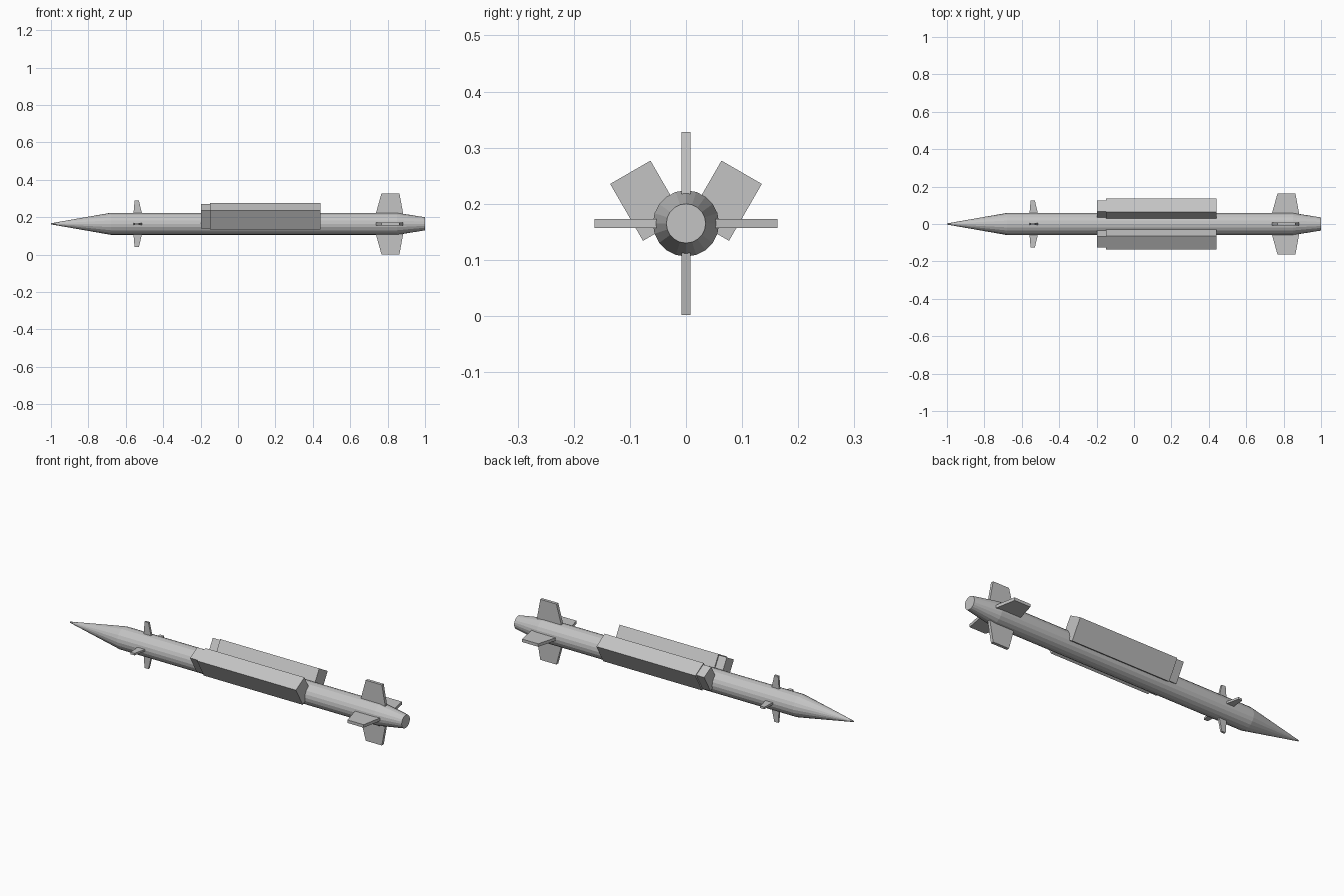
import bpy
import bmesh
from math import cos, sin, pi, radians
from mathutils import Matrix, Vector

cube = bpy.data.objects.get("Cube")
if cube:
    bpy.data.objects.remove(cube, do_unlink=True)

AXIS_Z = 0.165

grey = bpy.data.materials.new("light_grey")
grey.use_nodes = True
colour = (0.55, 0.55, 0.55, 1)
grey.diffuse_color = colour
grey.node_tree.nodes["Principled BSDF"].inputs["Base Color"].default_value = colour


def finish(name, bm):
    bmesh.ops.recalc_face_normals(bm, faces=bm.faces)
    mesh = bpy.data.meshes.new(name)
    bm.to_mesh(mesh)
    bm.free()
    mesh.materials.append(grey)
    obj = bpy.data.objects.new(name, mesh)
    obj.location.z = AXIS_Z
    bpy.context.collection.objects.link(obj)
    return obj


def lathe(name, profile, sides):
    """Closed solid of revolution about x from (x, radius) pairs."""
    bm = bmesh.new()
    rings = [[bm.verts.new((x, r * cos(2 * pi * i / sides), r * sin(2 * pi * i / sides)))
              for i in range(sides)] for x, r in profile]
    for a, b in zip(rings, rings[1:]):
        for i in range(sides):
            j = (i + 1) % sides
            bm.faces.new((a[i], a[j], b[j], b[i]))
    bm.faces.new(rings[0])
    bm.faces.new(rings[-1])
    return finish(name, bm)


def fin(name, outline, thickness, angle):
    """Plate with an (x, radius) outline, turned about the body axis."""
    bm = bmesh.new()
    face = bm.faces.new([bm.verts.new((x, -thickness / 2, r)) for x, r in outline])
    out = bmesh.ops.extrude_face_region(bm, geom=[face])
    moved = [v for v in out["geom"] if isinstance(v, bmesh.types.BMVert)]
    bmesh.ops.translate(bm, verts=moved, vec=(0, thickness, 0))
    bmesh.ops.rotate(bm, verts=bm.verts, matrix=Matrix.Rotation(angle, 3, "X"))
    return finish(name, bm)


def slanted_box(name, x0, x1, width, depth, centre, side):
    """Box along x, leaning outward on one side of the body."""
    bm = bmesh.new()
    bmesh.ops.create_cube(bm, size=1)
    bmesh.ops.scale(bm, verts=bm.verts, vec=(x1 - x0, width, depth))
    bmesh.ops.rotate(bm, verts=bm.verts, matrix=Matrix.Rotation(radians(-30 * side), 3, "X"))
    bmesh.ops.translate(bm, verts=bm.verts,
                        vec=Vector(((x0 + x1) / 2, centre[0] * side, centre[1])))
    return finish(name, bm)


# Body with pointed nose and tapered tail
lathe("body", [(-1, 0.003), (-0.68, 0.059), (0.85, 0.059), (1, 0.035)], 20)

# Four tail fins and four small nose fins
tail_outline = [(0.733, 0.03), (0.737, 0.055), (0.767, 0.163), (0.863, 0.163), (0.883, 0.055), (0.885, 0.03)]
nose_outline = [(-0.56, 0.04), (-0.553, 0.125), (-0.53, 0.125), (-0.51, 0.04)]
for i, place in enumerate(("top", "right", "bottom", "left")):
    fin("tail_fin_" + place, tail_outline, 0.016, i * pi / 2)
    fin("nose_fin_" + place, nose_outline, 0.011, i * pi / 2)

# Paired side boxes, each with a smaller block ahead of it
for side, place in ((1, "back"), (-1, "front")):
    slanted_box("side_box_" + place, -0.15, 0.44, 0.083, 0.117, (0.070, 0.0405), side)
    slanted_box("box_cap_" + place, -0.197, -0.15, 0.069, 0.109, (0.0695, 0.0405), side)
